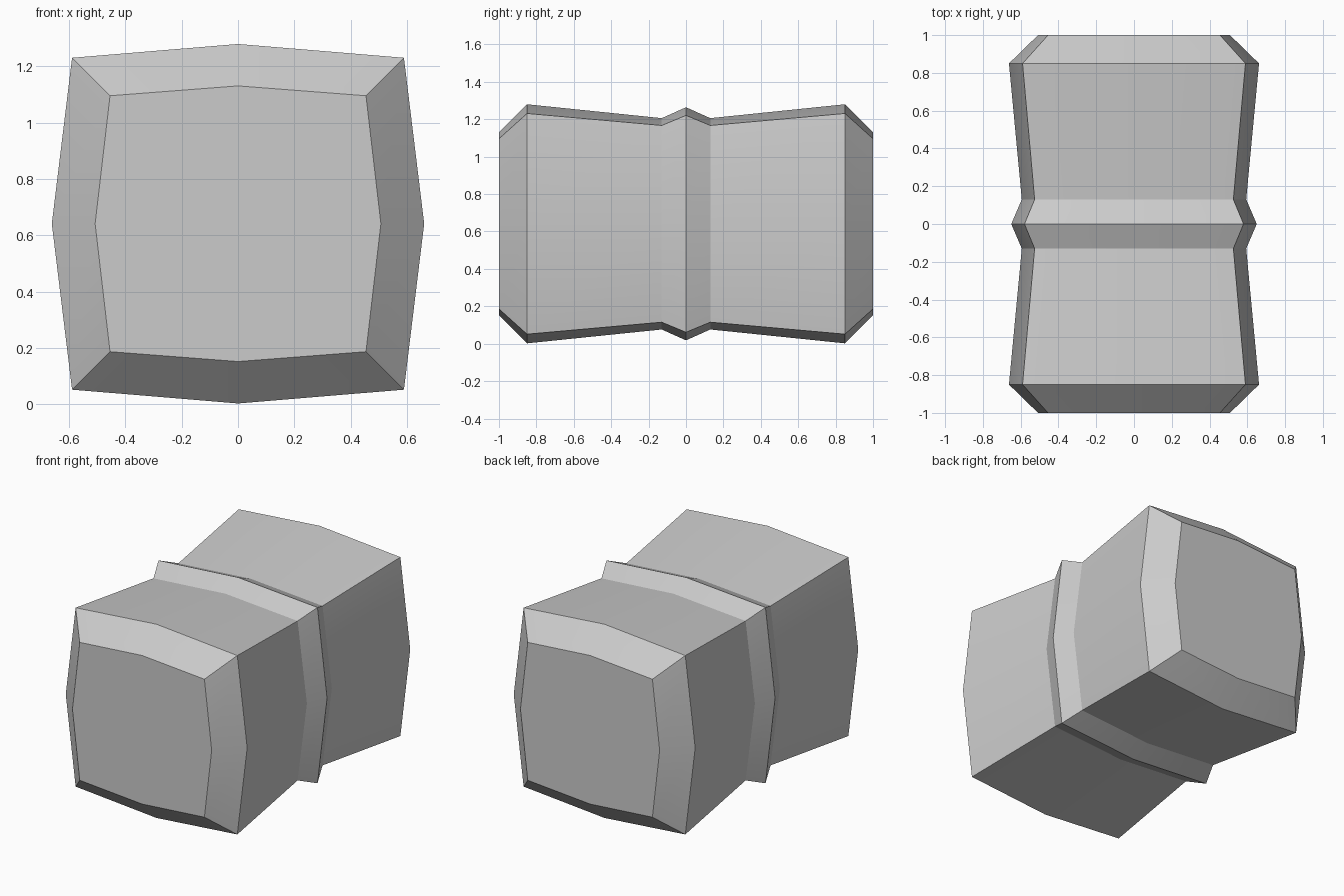
import bpy, bmesh, math

cube = bpy.data.objects.get("Cube")
if cube:
    bpy.data.objects.remove(cube, do_unlink=True)

CENTRE_Z = 0.641

# One plain grey material
grey = bpy.data.materials.new("light_grey")
grey.use_nodes = True
colour = (0.6, 0.6, 0.6, 1)
grey.diffuse_color = colour
grey.node_tree.nodes["Principled BSDF"].inputs["Base Color"].default_value = colour

# Half profile along y: distance, corner half size, side bulge, top bulge
half = [(0.0, 0.58, 0.65, 0.623),
        (0.13, 0.526, 0.594, 0.565),
        (0.85, 0.59, 0.662, 0.639),
        (1.0, 0.455, 0.508, 0.49)]
stations = [(-y, c, s, t) for y, c, s, t in reversed(half[1:])] + half


def section(bm, y, c, s, t):
    """Bulged square ring: four corners and four pushed-out side middles."""
    ring = [(s, 0), (c, c), (0, t), (-c, c), (-s, 0), (-c, -c), (0, -t), (c, -c)]
    return [bm.verts.new((x, y, CENTRE_Z + z)) for x, z in ring]


# Block body: loft the rings, then cap both ends
bm = bmesh.new()
rings = [section(bm, *st) for st in stations]
for a, b in zip(rings, rings[1:]):
    for i in range(len(a)):
        j = (i + 1) % len(a)
        bm.faces.new((a[i], a[j], b[j], b[i]))
bm.faces.new(rings[0])
bm.faces.new(rings[-1])
bmesh.ops.recalc_face_normals(bm, faces=bm.faces)

mesh = bpy.data.meshes.new("block_body")
bm.to_mesh(mesh)
bm.free()
mesh.materials.append(grey)
body = bpy.data.objects.new("block_body", mesh)
bpy.context.collection.objects.link(body)

# Smooth the gentle bulges, keep the bevels and ridge crisp
bpy.ops.object.select_all(action="DESELECT")
body.select_set(True)
bpy.context.view_layer.objects.active = body
bpy.ops.object.shade_smooth_by_angle(angle=math.radians(20))
